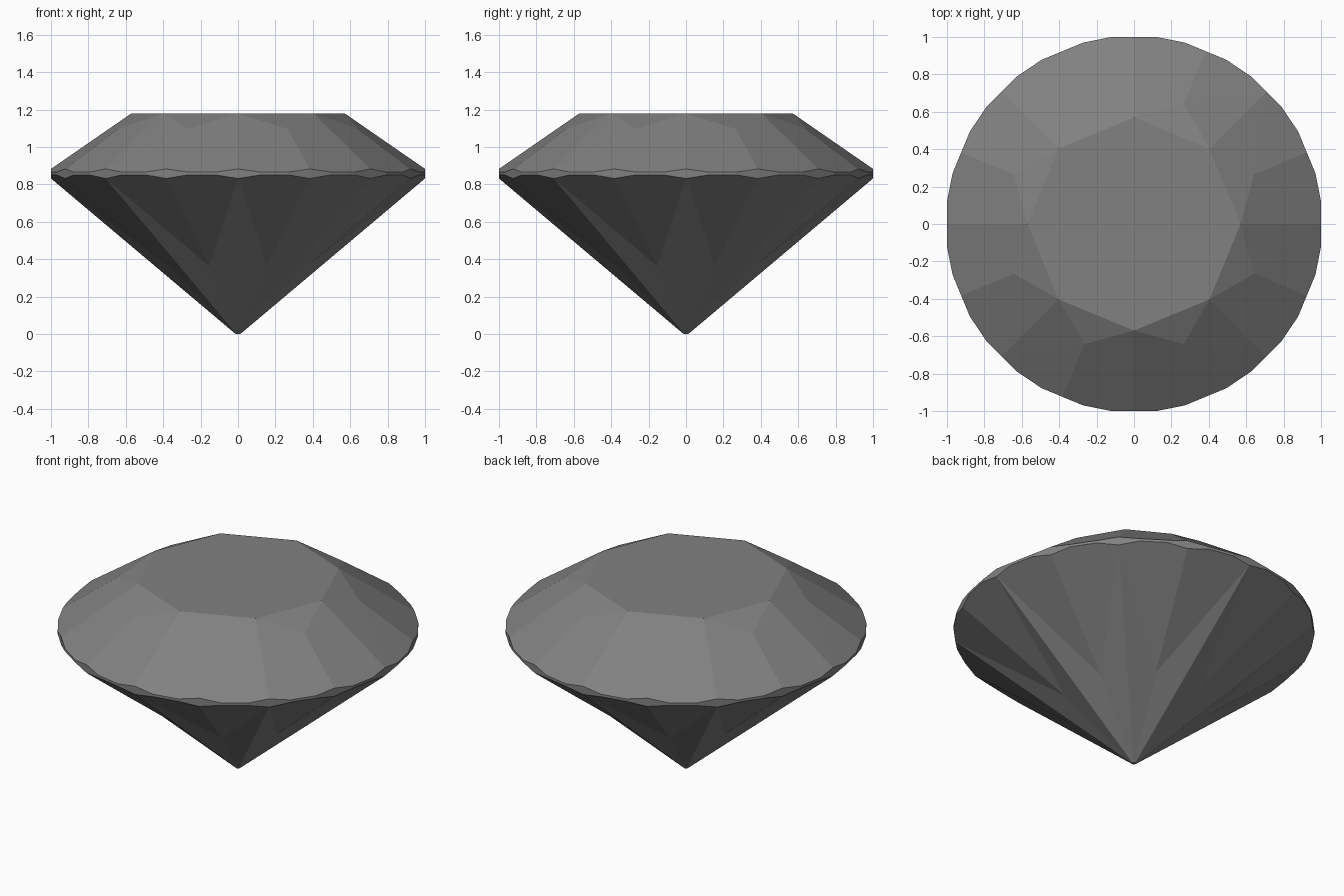
import bpy, bmesh
from math import sin, cos, radians
from mathutils import Vector

if "Cube" in bpy.data.objects:
    bpy.data.objects.remove(bpy.data.objects["Cube"])


def pt(deg, r, z):
    return Vector((r * cos(radians(deg)), r * sin(radians(deg)), z))


TOP, TABLE_R = 1.18, 0.57           # table
HI, LO = 0.883, 0.832               # girdle scallop peaks
STAR_R, STAR_Z = 0.695, 1.096       # star tips
LOW_R, LOW_Z = 0.40, 0.363          # lower-half tips
CULET_R = 0.012
C = cos(radians(11.25))


def girdle_z(peak, tip_r, tip_z):
    """Height where a half facet meets the short girdle sides."""
    slope = (tip_z - peak) / (tip_r * C - C)
    return peak + slope * (1.0072 * cos(radians(4.4)) - C)


HI2, LO2 = girdle_z(HI, STAR_R, STAR_Z), girdle_z(LO, LOW_R, LOW_Z)

bm = bmesh.new()


def ring(n, step, r, z, start=0):
    return [bm.verts.new(pt(start + step * i, r, z)) for i in range(n)]


table = ring(8, 45, TABLE_R, TOP)
star = ring(8, 45, STAR_R, STAR_Z, 22.5)
tip = ring(8, 45, LOW_R, LOW_Z, 22.5)
culet = ring(8, 45, CULET_R, 0)
hi, lo = ring(16, 22.5, 1, HI), ring(16, 22.5, 1, LO)
# Girdle corners either side of each scallop peak
hi_l, hi_r = ring(16, 22.5, 1.0072, HI2, -6.85), ring(16, 22.5, 1.0072, HI2, 6.85)
lo_l, lo_r = ring(16, 22.5, 1.0072, LO2, -6.85), ring(16, 22.5, 1.0072, LO2, 6.85)

face = bm.faces.new
face(table)
face(culet)
for i in range(8):
    j, g = (i + 1) % 8, 2 * i
    # Star facet, folded bezel kite, folded pavilion main
    face((table[i], star[i], table[j]))
    face((table[i], hi[g], star[i]))
    face((table[i], star[i - 1], hi[g]))
    face((culet[i], tip[i], lo[g]))
    face((culet[i], lo[g], tip[i - 1]))
    face((culet[i], culet[j], tip[i]))
    # Upper and lower halves on both sides of each tip
    for a in (g, g + 1):
        b = (a + 1) % 16
        face((star[i], hi[a], hi_r[a], hi_l[b], hi[b]))
        face((tip[i], lo[a], lo_r[a], lo_l[b], lo[b]))
for a in range(16):
    b = (a + 1) % 16
    # Girdle band
    face((hi_l[a], hi[a], hi_r[a], lo_r[a], lo[a], lo_l[a]))
    face((hi_r[a], hi_l[b], lo_l[b], lo_r[a]))

bmesh.ops.recalc_face_normals(bm, faces=bm.faces[:])
mesh = bpy.data.meshes.new("gemstone")
bm.to_mesh(mesh)
bm.free()
mat = bpy.data.materials.new("dark_grey")
mat.diffuse_color = (0.22, 0.22, 0.22, 1)
mat.use_nodes = True
mat.node_tree.nodes["Principled BSDF"].inputs["Base Color"].default_value = mat.diffuse_color
mesh.materials.append(mat)
bpy.context.collection.objects.link(bpy.data.objects.new("gemstone", mesh))
